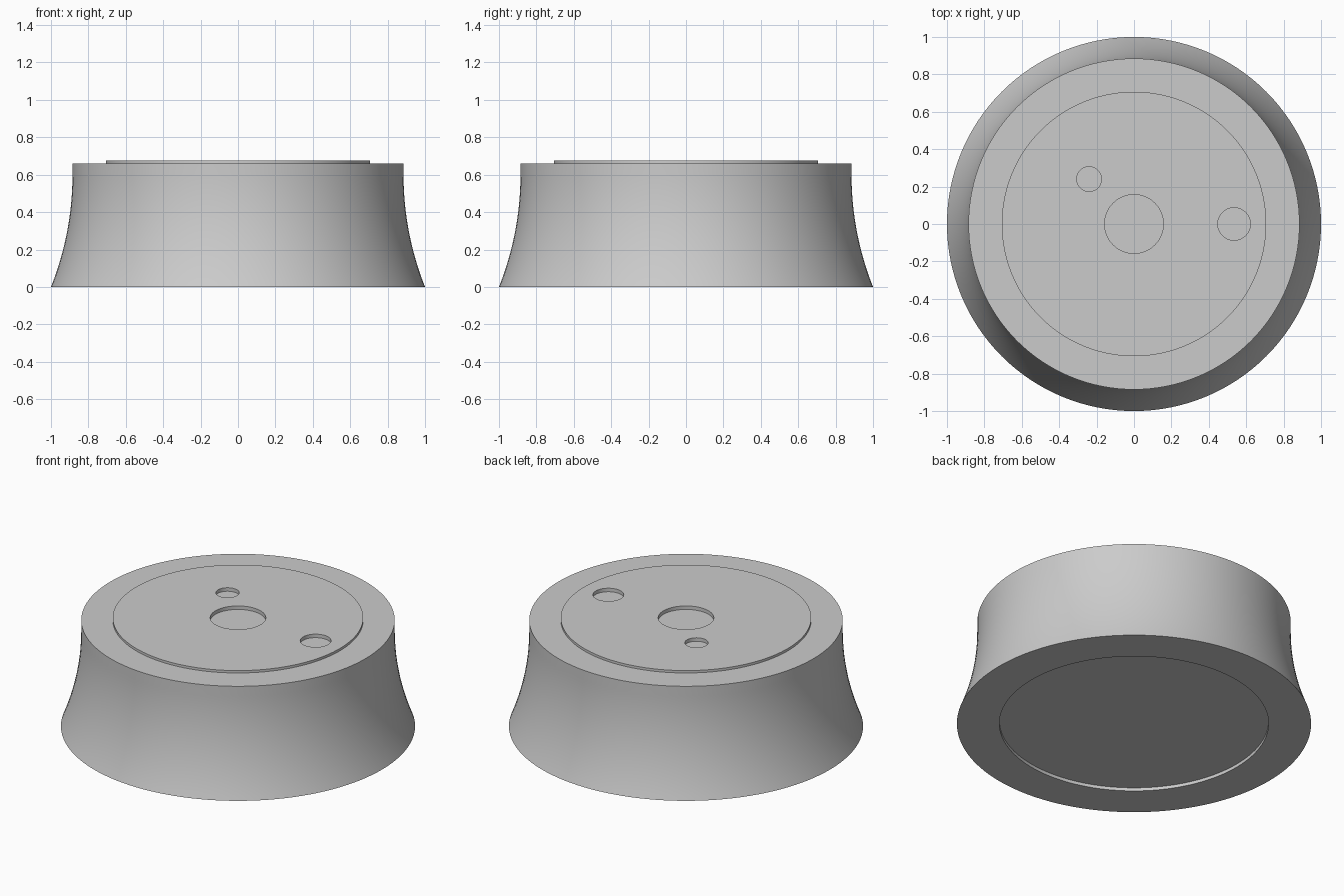
import bpy
import bmesh
import math

old = bpy.data.objects.get("Cube")
if old:
    bpy.data.objects.remove(old, do_unlink=True)

SEGMENTS = 128
TOP, PLATE_TOP = 0.66, 0.675
HOLE_DEPTH = 0.022
RIM, FLARE_TOP = 0.885, 0.6

grey = bpy.data.materials.new("plain grey")
grey.use_nodes = True
colour = (0.6, 0.6, 0.6, 1)
grey.diffuse_color = colour
grey.node_tree.nodes["Principled BSDF"].inputs["Base Color"].default_value = colour


def lathe(name, profile):
    """Spin a closed (radius, height) outline around z; it starts and ends on the axis."""
    bm = bmesh.new()
    verts = [bm.verts.new((r, 0, z)) for r, z in profile]
    edges = [bm.edges.new(pair) for pair in zip(verts, verts[1:])]
    bmesh.ops.spin(bm, geom=verts + edges, cent=(0, 0, 0), axis=(0, 0, 1),
                   angle=math.tau, steps=SEGMENTS, use_duplicate=False)
    bmesh.ops.remove_doubles(bm, verts=bm.verts, dist=1e-4)
    bmesh.ops.recalc_face_normals(bm, faces=bm.faces)
    mesh = bpy.data.meshes.new(name)
    bm.to_mesh(mesh)
    bm.free()
    obj = bpy.data.objects.new(name, mesh)
    bpy.context.collection.objects.link(obj)
    return obj


# Flared side: circular arc that turns vertical below the rim
flare = 1 - RIM
arc_radius = (FLARE_TOP ** 2 + flare ** 2) / (2 * flare)
side = []
for i in range(25):
    z = FLARE_TOP * i / 24
    side.append((RIM + arc_radius - math.sqrt(arc_radius ** 2 - (FLARE_TOP - z) ** 2), z))

# Body outline: underside recess, flare, rim, raised plate, central hole
floor = PLATE_TOP - HOLE_DEPTH
outline = ([(0, 0.02), (0.76, 0.02), (0.76, 0)] + side
           + [(RIM, TOP), (0.707, TOP), (0.707, PLATE_TOP),
              (0.157, PLATE_TOP), (0.157, floor), (0, floor)])
body = lathe("flared_round_base", outline)
body.data.materials.append(grey)

# Two off-centre blind holes in the plate
for name, x, y, radius in (("small_hole", -0.24, 0.24, 0.066),
                           ("side_hole", 0.535, 0, 0.087)):
    bpy.ops.mesh.primitive_cylinder_add(vertices=64, radius=radius, depth=2 * HOLE_DEPTH,
                                        location=(x, y, PLATE_TOP))
    cutter = bpy.context.object
    cutter.name = name + "_cutter"
    cutter.hide_render = True
    cut = body.modifiers.new(name, 'BOOLEAN')
    cut.operation = 'DIFFERENCE'
    cut.solver = 'EXACT'
    cut.object = cutter
    bpy.context.view_layer.objects.active = body
    bpy.ops.object.modifier_apply(modifier=cut.name)
    bpy.data.objects.remove(cutter, do_unlink=True)

# Smooth curved walls with crisp edges
bpy.ops.object.select_all(action='DESELECT')
body.select_set(True)
bpy.context.view_layer.objects.active = body
bpy.ops.object.shade_smooth_by_angle(angle=math.radians(30))
